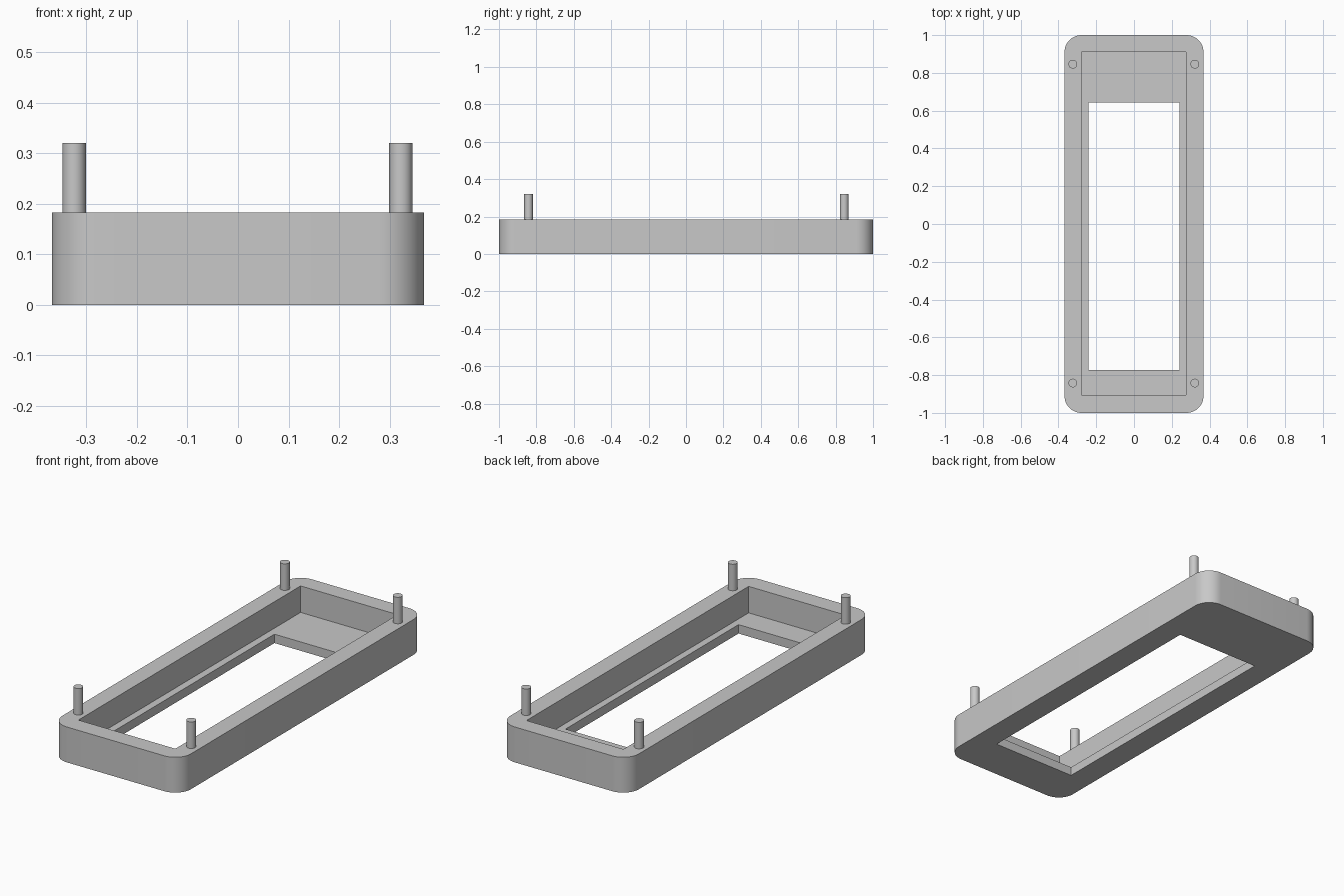
import bpy
import bmesh
from mathutils import Matrix, Vector

cube = bpy.data.objects.get("Cube")
if cube:
    bpy.data.objects.remove(cube, do_unlink=True)

HEIGHT = 0.183
FLOOR = 0.046
PIN_TOP = 0.32
PIN_RADIUS = 0.023

grey = bpy.data.materials.new("plain grey")
grey.use_nodes = True
colour = (0.58, 0.58, 0.58, 1)
grey.diffuse_color = colour
grey.node_tree.nodes["Principled BSDF"].inputs["Base Color"].default_value = colour


def add_object(name, bm):
    mesh = bpy.data.meshes.new(name)
    bm.to_mesh(mesh)
    bm.free()
    obj = bpy.data.objects.new(name, mesh)
    bpy.context.collection.objects.link(obj)
    mesh.materials.append(grey)
    return obj


def add_box(name, low, high, corner=0):
    """Box between two points, with optional rounded upright edges."""
    low, high = Vector(low), Vector(high)
    bm = bmesh.new()
    place = Matrix.Translation((low + high) / 2) @ Matrix.Diagonal((*(high - low), 1))
    bmesh.ops.create_cube(bm, size=1, matrix=place)
    if corner:
        upright = [e for e in bm.edges
                   if abs(e.verts[0].co.z - e.verts[1].co.z) > 0.01]
        bmesh.ops.bevel(bm, geom=upright, offset=corner, segments=12,
                        profile=0.5, affect='EDGES')
    return add_object(name, bm)


def activate(obj):
    bpy.ops.object.select_all(action='DESELECT')
    obj.select_set(True)
    bpy.context.view_layer.objects.active = obj


def cut(target, cutter):
    cutter.hide_render = True
    mod = target.modifiers.new("cut", 'BOOLEAN')
    mod.operation = 'DIFFERENCE'
    mod.solver = 'EXACT'
    mod.object = cutter
    activate(target)
    bpy.ops.object.modifier_apply(modifier=mod.name)
    bpy.data.objects.remove(cutter, do_unlink=True)


def smooth(obj):
    activate(obj)
    bpy.ops.object.shade_smooth_by_angle(angle=0.6)


# Rounded tray with a recess and an off-centre window through its floor
tray = add_box("bezel_frame", (-0.368, -1, 0), (0.368, 1, HEIGHT), corner=0.09)
cut(tray, add_box("recess_cutter", (-0.279, -0.906, FLOOR), (0.276, 0.91, 0.4)))
cut(tray, add_box("window_cutter", (-0.241, -0.772, -0.1), (0.24, 0.642, 0.3)))
smooth(tray)

# Four upright locating pins on the rim
for side, x in (("right", -0.324), ("left", 0.322)):
    for end, y in (("front", -0.842), ("back", 0.846)):
        bm = bmesh.new()
        bmesh.ops.create_cone(
            bm, cap_ends=True, segments=32, radius1=PIN_RADIUS,
            radius2=PIN_RADIUS, depth=PIN_TOP - HEIGHT,
            matrix=Matrix.Translation((x, y, (PIN_TOP + HEIGHT) / 2)))
        smooth(add_object(f"{end}_{side}_pin", bm))
